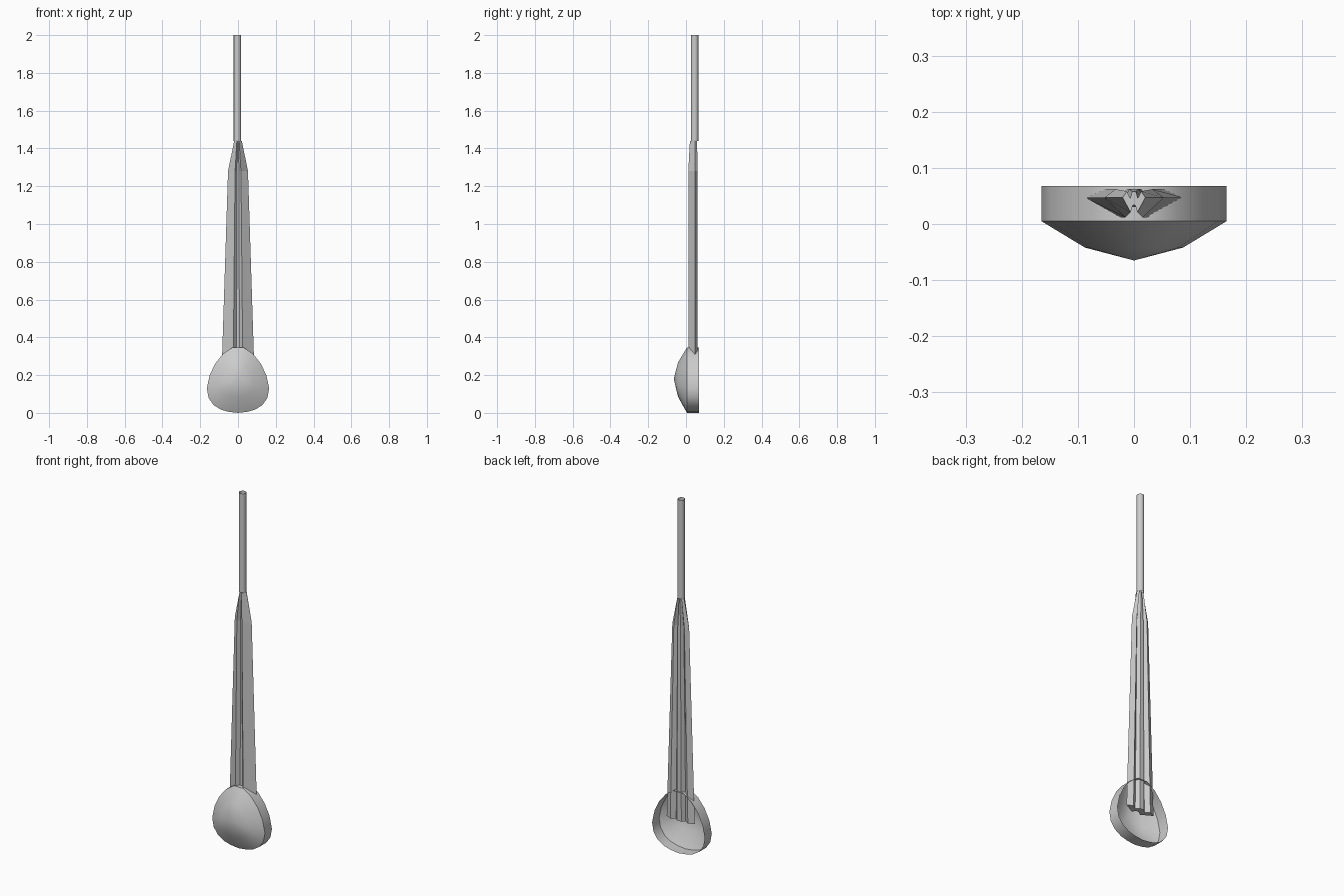
import bpy, bmesh, math

if "Cube" in bpy.data.objects:
    bpy.data.objects.remove(bpy.data.objects["Cube"])


def make_object(name, rings, closed_start=False, closed_end=False, apex=None, smooth=None):
    """Skin a stack of matching closed rings, optionally capped or ended in a point."""
    bm = bmesh.new()
    loops = [[bm.verts.new(p) for p in ring] for ring in rings]
    n = len(loops[0])
    for a, b in zip(loops, loops[1:]):
        for i in range(n):
            j = (i + 1) % n
            bm.faces.new((a[i], a[j], b[j], b[i]))
    if closed_start:
        bm.faces.new(loops[0][::-1])
    if closed_end:
        bm.faces.new(loops[-1])
    if apex:
        tip = bm.verts.new(apex)
        for i in range(n):
            bm.faces.new((loops[-1][i], loops[-1][(i + 1) % n], tip))
    bmesh.ops.recalc_face_normals(bm, faces=bm.faces)
    mesh = bpy.data.meshes.new(name)
    bm.to_mesh(mesh)
    bm.free()
    ob = bpy.data.objects.new(name, mesh)
    bpy.context.collection.objects.link(ob)
    if smooth:
        bpy.ops.object.select_all(action='DESELECT')
        ob.select_set(True)
        bpy.context.view_layer.objects.active = ob
        bpy.ops.object.shade_smooth_by_angle(angle=math.radians(smooth))
    return ob


def mirrored(half):
    """Complete a right-hand half outline across x = 0."""
    return half + [(-x, v) for x, v in reversed(half) if x > 0]


# Bowl: egg-shaped rim wall and shallow faceted dome, open at the back
egg = mirrored([(0, 0.0), (0.05, 0.006), (0.09, 0.017), (0.13, 0.042), (0.156, 0.08),
                (0.165, 0.13), (0.15, 0.20), (0.12, 0.262), (0.08, 0.312), (0.03, 0.346)])
cz = 0.18


def egg_ring(y, s):
    return [(x * s, y, cz + (z - cz) * s) for x, z in egg]


make_object("bowl", [egg_ring(0.068, 1), egg_ring(0.005, 1), egg_ring(-0.042, 0.53)],
            apex=(0, -0.065, cz), smooth=50)

# Neck: ribbed section with a front groove and two back grooves, tapering upward
section = [(0.008, 0.030), (0.026, 0.012), (0.088, 0.047), (0.055, 0.062),
           (0.030, 0.045), (0.014, 0.062)]
section = mirrored(section)


def neck_ring(z, sx, sy):
    return [(x * sx, 0.047 + (y - 0.047) * sy, z) for x, y in section]


make_object("neck", [neck_ring(0.18, 1, 1), neck_ring(1.28, 0.6, 1), neck_ring(1.44, 0.23, 0.75)],
            closed_start=True, closed_end=True)

# Shaft: thin open tube
circle = [(0.0195 * math.cos(math.tau * i / 12) - 0.003,
           0.0195 * math.sin(math.tau * i / 12) + 0.046) for i in range(12)]
make_object("shaft", [[(x, y, z) for x, y in circle] for z in (1.44, 2.0)], smooth=40)
